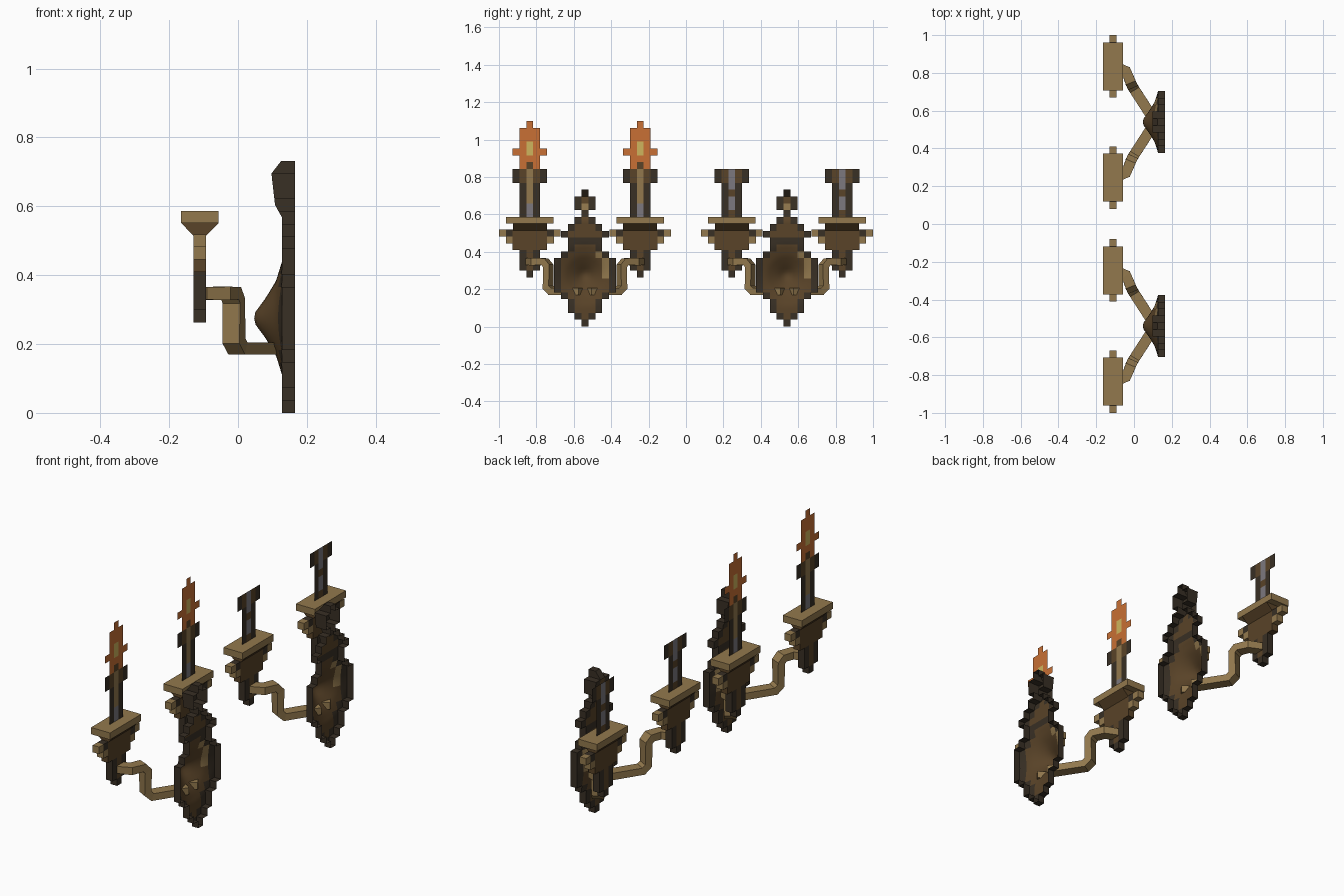
import bpy, bmesh, math
from mathutils import Vector

if "Cube" in bpy.data.objects:
    bpy.data.objects.remove(bpy.data.objects["Cube"])

U = 0.0366          # size of one square step in the silhouettes
CUP_X = -0.111      # plane of the candles


def material(name, rgb):
    m = bpy.data.materials.new(name)
    m.diffuse_color = (*rgb, 1)
    m.use_nodes = True
    m.node_tree.nodes["Principled BSDF"].inputs["Base Color"].default_value = m.diffuse_color
    return m


MATS = [material("dark_bronze", (0.040, 0.029, 0.018)),
        material("brown_bronze", (0.100, 0.056, 0.021)),
        material("tan_brass", (0.290, 0.190, 0.075)),
        material("candle_grey", (0.20, 0.19, 0.21)),
        material("flame_orange", (0.58, 0.16, 0.035)),
        material("flame_yellow", (0.62, 0.46, 0.11))]
DARK, BROWN, TAN, GREY, ORANGE, YELLOW = range(6)


def finish(bm, name, smooth=False):
    me = bpy.data.meshes.new(name)
    bmesh.ops.recalc_face_normals(bm, faces=bm.faces)
    bm.to_mesh(me)
    bm.free()
    for m in MATS:
        me.materials.append(m)
    if smooth:
        me.shade_smooth()
        me.set_sharp_from_angle(angle=math.radians(35))
    ob = bpy.data.objects.new(name, me)
    bpy.context.collection.objects.link(ob)
    return ob


def lerp(points, t):
    if t <= points[0][0]:
        return points[0][1]
    for (a, va), (b, vb) in zip(points, points[1:]):
        if t <= b:
            return va + (vb - va) * (t - a) / (b - a)
    return points[-1][1]


def relief(name, rows, cy, z0, front, color, back=None, closed=False, sub=1, smooth=False):
    """Stepped silhouette (odd row widths), with optional side walls and back."""
    bm = bmesh.new()
    cache = {}
    s = U / sub

    def vert(j, k, rear):
        key = (j, k, rear)
        if key not in cache:
            y, z = (j - sub / 2) * s, z0 + k * s
            cache[key] = bm.verts.new((back if rear else front(y, z), cy + y, z))
        return cache[key]

    def face(keys, mat):
        bm.faces.new([vert(*k) for k in keys]).material_index = mat

    cells = {(i, r) for r, w in enumerate(rows) for i in range(-(w // 2), w // 2 + 1)}
    for i, r in sorted(cells):
        mat = color(i, r)
        for a in range(sub):
            for b in range(sub):
                j, k = i * sub + a, r * sub + b
                quad = [(j, k), (j, k + 1), (j + 1, k + 1), (j + 1, k)]
                face([(*q, False) for q in quad], mat)
                if closed:
                    face([(*q, True) for q in reversed(quad)], mat)
        if back is None:
            continue
        for di, dr in ((1, 0), (-1, 0), (0, 1), (0, -1)):
            if (i + di, r + dr) in cells:
                continue
            for a in range(sub):
                if di:
                    j = (i + (di > 0)) * sub
                    p, q = (j, r * sub + a), (j, r * sub + a + 1)
                else:
                    k = (r + (dr > 0)) * sub
                    p, q = (i * sub + a, k), (i * sub + a + 1, k)
                face([(*p, False), (*q, False), (*q, True), (*p, True)], mat)
    return finish(bm, name, smooth)


# Wall plate: hollow shell with a round boss and a raised finial
PLATE = [1, 3, 5, 5, 7, 9, 9, 9, 9, 9, 7, 5, 5, 7, 5, 3, 1, 3, 3, 1]
BOSS = [(0.08, 0.047), (0.36, 0.081), (0.65, 0.110), (1.0, 0.128)]
FINIAL = [(0.57, 0.128), (0.60, 0.108), (0.695, 0.097), (0.735, 0.128)]


def plate_front(y, z):
    return min(lerp(BOSS, math.hypot(y, z - 0.275) / 0.165), lerp(FINIAL, z))


def plate_color(i, r):
    if (i == 3 and 7 <= r <= 9) or (i == 2 and r == 10) or (i == 0 and r == 17):
        return TAN
    if abs(i) == PLATE[r] // 2 or r in (0, 12, 16, 19):
        return DARK
    return BROWN


# Candle cup: flat stepped body
CUP = [1, 3, 3, 3, 5, 7, 9]


def cup_color(i, r):
    if abs(i) == 4 or (abs(i) == 3 and r == 5):
        return TAN
    return DARK if abs(i) == CUP[r] // 2 and r < 4 or abs(i) == 3 else BROWN


# Candle and flame: flat sheets
CANDLE = [3, 3, 3, 3, 3, 5, 5]
FLAME = [3, 3, 5, 3, 3, 3, 1]


def candle_color(lit):
    def color(i, r):
        if i == 0:
            return (GREY if r < 2 else TAN) if lit else (BROWN if r in (0, 3) else GREY)
        return BROWN if abs(i) == 1 and r >= 5 else DARK
    return color


def flame_color(i, r):
    if r == 0:
        return BROWN if i == 0 else ORANGE
    return YELLOW if i == 0 and r in (2, 3) else ORANGE


def block(name, cy, z0, z1, bottom, top, mat):
    """Box whose bottom and top half sizes may differ."""
    bm = bmesh.new()
    bmesh.ops.create_cube(bm, size=2)
    for v in bm.verts:
        hx, hy = top if v.co.z > 0 else bottom
        v.co = (CUP_X + v.co.x * hx, cy + v.co.y * hy, z1 if v.co.z > 0 else z0)
    for f in bm.faces:
        f.material_index = mat
    return finish(bm, name)


def arm(name, cy, side):
    """Flat bar swept out from the boss, up and across to the cup."""
    path = [Vector(p) for p in ((0.10, 0.02, 0.187), (0.0, 0.175, 0.187),
                                (-0.012, 0.197, 0.21), (-0.012, 0.197, 0.325),
                                (-0.02, 0.215, 0.347), (-0.042, 0.27, 0.347),
                                (-0.10, 0.292, 0.347))]
    bm = bmesh.new()
    rings = []
    n = len(path)
    flat = (path[1] - path[0]).normalized()
    for k, p in enumerate(path):
        d0 = (path[k] - path[k - 1]).normalized() if k else (path[1] - path[0]).normalized()
        d1 = (path[k + 1] - path[k]).normalized() if k < n - 1 else d0
        t = (d0 + d1).normalized()
        level = Vector((t.x, t.y, 0))
        level = level.normalized() if level.length > 0.05 else flat
        across = Vector((-level.y, level.x, 0))
        up = across.cross(t)
        stretch = 1 / max(0.5, t.dot(d1))
        ring = []
        for a, b in ((-1, -1), (1, -1), (1, 1), (-1, 1)):
            q = p + across * a * 0.028 + up * b * 0.018 * stretch
            ring.append(bm.verts.new((q.x, cy + side * q.y, q.z)))
        rings.append(ring)
    for r0, r1 in zip(rings, rings[1:]):
        for a in range(4):
            b = (a + 1) % 4
            bm.faces.new((r0[a], r0[b], r1[b], r1[a]))
    bm.faces.new(rings[0])
    bm.faces.new(rings[-1])
    for f in bm.faces:
        f.material_index = TAN
    return finish(bm, name)


# Two sconces: the first lit, the second unlit
for tag, cy, lit in (("lit", -0.54, True), ("unlit", 0.54, False)):
    relief(f"wall_plate_{tag}", PLATE, cy, 0.0, plate_front, plate_color,
           back=0.165, sub=2, smooth=True)
    for end, side in (("left", -1), ("right", 1)):
        label = f"{tag}_{end}"
        y = cy + side * 0.295
        arm(f"arm_{label}", cy, side)
        relief(f"candle_cup_{label}", CUP, y, 0.262, lambda a, b: CUP_X - U / 2,
               cup_color, back=CUP_X + U / 2, closed=True)
        block(f"cup_flare_{label}", y, 0.515, 0.551, (U / 2, 0.091), (0.054, 0.091), BROWN)
        block(f"drip_tray_{label}", y, 0.551, 0.586, (0.054, 0.127), (0.054, 0.127), TAN)
        relief(f"candle_{label}", CANDLE, y, 0.586, lambda a, b: CUP_X, candle_color(lit))
        if lit:
            relief(f"flame_{label}", FLAME, y, 0.586 + 7 * U, lambda a, b: CUP_X, flame_color)
